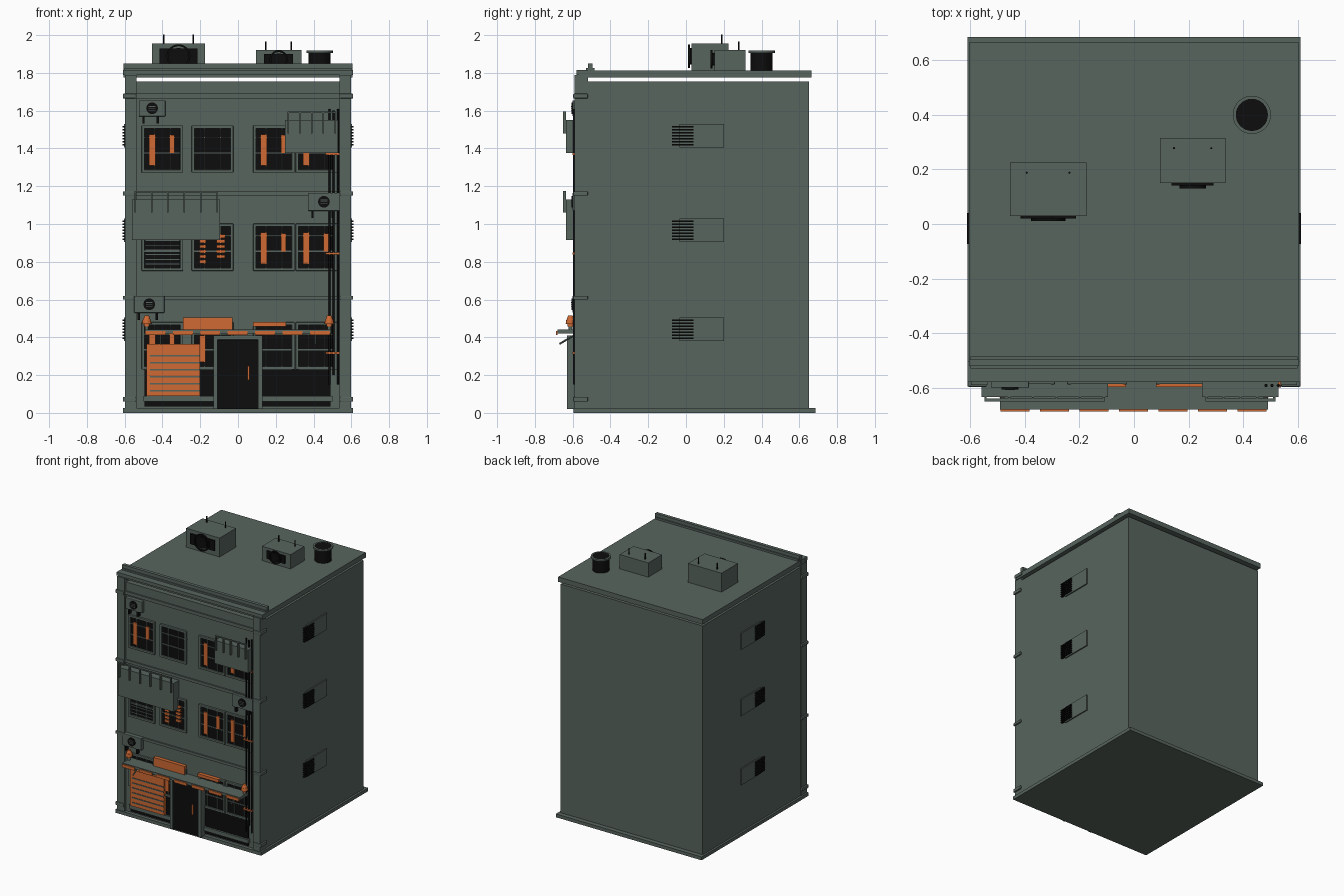
import bpy, bmesh, math
from mathutils import Matrix, Vector

if "Cube" in bpy.data.objects:
    bpy.data.objects.remove(bpy.data.objects["Cube"])


def mat(name, rgb):
    m = bpy.data.materials.new(name)
    m.diffuse_color = (*rgb, 1)
    m.use_nodes = True
    m.node_tree.nodes["Principled BSDF"].inputs["Base Color"].default_value = m.diffuse_color
    return m


GREEN = mat("grey_green", (0.098, 0.13, 0.112))
BLACK = mat("near_black", (0.004, 0.004, 0.004))
ORANGE = mat("orange", (0.62, 0.142, 0.034))


def finish(name, bm, m):
    me = bpy.data.meshes.new(name)
    bmesh.ops.recalc_face_normals(bm, faces=bm.faces)
    bm.to_mesh(me)
    bm.free()
    me.materials.append(m)
    ob = bpy.data.objects.new(name, me)
    bpy.context.collection.objects.link(ob)
    return ob


def boxes(name, m, items, bevel=0):
    """One object from boxes given as (x0, x1, y0, y1, z0, z1)."""
    bm = bmesh.new()
    for x0, x1, y0, y1, z0, z1 in items:
        mtx = Matrix.Translation(((x0 + x1) / 2, (y0 + y1) / 2, (z0 + z1) / 2))
        bmesh.ops.create_cube(bm, size=1, matrix=mtx @ Matrix.Diagonal((x1 - x0, y1 - y0, z1 - z0, 1)))
    ob = finish(name, bm, m)
    if bevel:
        b = ob.modifiers.new("bevel", "BEVEL")
        b.width, b.segments = bevel, 2
    return ob


def rods(name, m, items, sides=12):
    """One object from cones given as (start, end, r0, r1)."""
    bm = bmesh.new()
    for a, b, r0, r1 in items:
        a, b = Vector(a), Vector(b)
        d = b - a
        mtx = Matrix.Translation((a + b) / 2) @ d.to_track_quat("Z", "Y").to_matrix().to_4x4()
        bmesh.ops.create_cone(bm, cap_ends=True, segments=sides, radius1=r0, radius2=r1, depth=d.length, matrix=mtx)
    ob = finish(name, bm, m)
    return ob


def ring(name, m, centre, r, t, axis):
    """Flat torus round an axis."""
    bm = bmesh.new()
    rot = Vector(axis).to_track_quat("Z", "Y").to_matrix().to_4x4()
    mtx = Matrix.Translation(centre) @ rot
    n = 28
    sec = [(-t, -t), (t, -t), (t, t), (-t, t)]
    v = [[bm.verts.new(mtx @ Vector(((r + a) * math.cos(2 * math.pi * i / n),
                                     (r + a) * math.sin(2 * math.pi * i / n), h))) for a, h in sec] for i in range(n)]
    for i in range(n):
        for k in range(4):
            bm.faces.new((v[i][k], v[(i + 1) % n][k], v[(i + 1) % n][(k + 1) % 4], v[i][(k + 1) % 4]))
    return finish(name, bm, m)


# Main masses: plinth, walls, floating roof slab
F = -0.57
boxes("plinth", GREEN, [(-0.61, 0.61, -0.595, 0.685, 0, 0.025)])
boxes("building_body", GREEN, [(-0.595, 0.595, F, 0.65, 0.01, 1.755)])
boxes("roof_slab", GREEN, [(-0.605, 0.605, -0.57, 0.665, 1.775, 1.812)])
boxes("cornice", GREEN, [(-0.61, 0.61, -0.58, -0.505, 1.79, 1.815),
                         (-0.6, 0.6, -0.53, -0.485, 1.812, 1.826),
                         (-0.605, 0.605, -0.52, -0.495, 1.815, 1.85)])

# Corner posts and the floor bands crossing the facade
boxes("corner_post", GREEN, [(s * 0.568 - 0.03, s * 0.568 + 0.03, -0.59, -0.52, 0.02, 1.79) for s in (-1, 1)])
bands = [(0.6, 0.62), (1.15, 1.172), (1.665, 1.69)]
boxes("floor_band", GREEN, [(-0.56, 0.56, -0.58, -0.56, a, b) for a, b in bands])
boxes("post_block", GREEN, [(s * 0.575 - 0.035, s * 0.575 + 0.035, -0.597, -0.52, a, b)
                            for s in (-1, 1) for a, b in bands + [(0.06, 0.085)]], 0.004)

# Windows on three floors: glass, frame, glazing bars
XS = (-0.4, -0.135, 0.19, 0.415)
glass, frame, bars, sill = [], [], [], []
for zc in (0.355, 0.877, 1.397):
    for x in XS:
        w, h, t = 0.11, 0.125, 0.016
        glass.append((x - w + t, x + w - t, -0.575, F + 0.005, zc - h + t, zc + h - t))
        for s in (-1, 1):
            e = x + s * (w - t / 2)
            frame.append((e - t / 2, e + t / 2, -0.588, F, zc - h, zc + h))
            e = zc + s * (h - t / 2)
            frame.append((x - w, x + w, -0.587, F, e - t / 2, e + t / 2))
            bars.append((x + s * 0.042 - 0.003, x + s * 0.042 + 0.003, -0.583, F, zc - h, zc + h))
        bars.append((x - w, x + w, -0.583, F, zc + 0.057, zc + 0.064))
        bars.append((x - w, x + w, -0.582, F, zc - 0.024, zc - 0.018))
boxes("window_glass", BLACK, glass)
boxes("window_frame", GREEN, frame, 0.003)
boxes("glazing_bar", GREEN, bars)

# Lit curtains as thin orange plates
cur = []
for x, zc in [(XS[0], 1.397), (XS[2], 1.397), (XS[3], 1.397), (XS[2], 0.877), (XS[3], 0.877), (XS[0], 0.355)]:
    cur += [(x - 0.07, x - 0.037, -0.585, -0.576, zc - 0.088, zc + 0.078),
            (x + 0.037, x + 0.064, -0.585, -0.576, zc - 0.022, zc + 0.073)]
for i in range(6):
    z = 0.8 + i * 0.027
    cur += [(-0.205, -0.17, -0.585, -0.576, z - 0.008, z + 0.009)]
    if i > 0:
        cur += [(-0.115, -0.07, -0.585, -0.576, z - 0.008, z + 0.009)]
cur.append((-0.205, -0.172, -0.585, -0.576, 0.27, 0.41))
boxes("lit_curtain", ORANGE, cur)
boxes("window_blind", GREEN, [(-0.49, -0.31, -0.58, -0.575, z, z + 0.005)
                              for z in [0.785 + i * 0.025 for i in range(7)]])

# Balconies with front railings
for nm, x0, x1, z0, z1, n in (("lower", -0.56, -0.095, 0.915, 1.13, 6), ("upper", 0.25, 0.53, 1.375, 1.55, 5)):
    boxes(nm + "_balcony", GREEN, [(x0, x1, -0.635, F, z0, z1)])
    a, b, zt = x0 + 0.012, x1 - 0.012, z1 + 0.045
    rail = [(a, b, -0.65, -0.64, zt - 0.008, zt)]
    for i in range(n):
        x = a + 0.004 + (b - a - 0.008) * i / (n - 1)
        rail.append((x - 0.004, x + 0.004, -0.65, -0.634, zt - 0.115, zt))
    boxes(nm + "_balcony_railing", GREEN, rail)

# Wall air conditioners with fan, grille and brackets
for i, (x0, x1, z0, z1) in enumerate([(-0.525, -0.385, 1.57, 1.655), (0.37, 0.54, 1.07, 1.165),
                                      (-0.55, -0.39, 0.53, 0.62)]):
    cx, cz = (x0 + x1) / 2, (z0 + z1) / 2
    boxes(f"wall_unit_{i}", GREEN, [(x0, x1, -0.6, F, z0, z1)], 0.003)
    rods(f"wall_unit_fan_{i}", BLACK, [((cx, -0.598, cz), (cx, -0.606, cz), 0.031, 0.031)], 24)
    boxes(f"wall_unit_grille_{i}", GREEN, [(cx - 0.018, cx + 0.018, -0.609, -0.604, cz + d - 0.002, cz + d + 0.002)
                                           for d in (-0.01, 0, 0.01)])
    boxes(f"wall_unit_bracket_{i}", BLACK, [(x - 0.006, x + 0.006, -0.595, F, z0 - 0.038, z0)
                                            for x in (x0 + 0.025, x1 - 0.04)])

# Drain pipes and orange clips
rods("drain_pipe", BLACK, [((x, -0.592, a), (x, -0.592, b), 0.006, 0.006)
                           for x, a, b in ((0.484, 0.15, 1.61), (0.506, 0.2, 1.6), (0.529, 0.15, 1.61))])
boxes("pipe_clip", ORANGE, [(0.462, 0.537, -0.6, F, z - 0.005, z + 0.005) for z in (0.317, 0.843, 1.37)])

# Shopfront: dark panel, sill, striped shutter, door
boxes("shop_glass", BLACK, [(-0.495, 0.49, -0.578, F, 0.035, 0.23)])
boxes("shop_sill", GREEN, [(-0.5, 0.5, -0.592, F, 0.06, 0.09)])
boxes("shop_shutter", ORANGE, [(-0.485, -0.2, -0.6, F, 0.09, 0.365)])
boxes("shutter_groove", GREEN, [(-0.465, -0.2, -0.604, -0.599, z - 0.004, z + 0.004)
                                for z in [0.118 + i * 0.037 for i in range(6)]])
boxes("door_frame", GREEN, [(-0.13, -0.108, -0.63, F, 0.02, 0.41), (0.106, 0.13, -0.63, F, 0.02, 0.41),
                            (-0.13, 0.13, -0.63, F, 0.387, 0.41)], 0.004)
boxes("door_leaf", BLACK, [(-0.11, 0.108, -0.618, F, 0.02, 0.39)])
boxes("door_handle", ORANGE, [(0.05, 0.061, -0.628, -0.616, 0.175, 0.247)])

# Canopy with orange edge plates, struts, signs and lamps
boxes("canopy", GREEN, [(-0.492, 0.492, -0.68, F, 0.42, 0.441)])
boxes("canopy_edge_plate", ORANGE, [(x, x + 0.106, -0.687, -0.679, 0.412, 0.434)
                                    for x in [-0.49 + 0.145 * i for i in range(7)]])
rods("canopy_strut", GREEN, [((x, -0.67, 0.365), (x, -0.58, 0.418), 0.005, 0.005) for x in (-0.41, 0.41)], 8)
boxes("shop_sign", ORANGE, [(-0.29, -0.03, -0.597, F, 0.441, 0.505), (0.08, 0.255, -0.597, F, 0.458, 0.481)])
for s in (-1, 1):
    x, y = s * 0.483, -0.612
    rods("canopy_lamp", ORANGE, [((x, y, 0.47), (x, y, 0.492), 0.025, 0.022),
                                 ((x, y, 0.492), (x, y, 0.515), 0.02, 0.012),
                                 ((x, y, 0.458), (x, y, 0.47), 0.015, 0.015)], 16)
    rods("lamp_base", GREEN, [((x, y, 0.44), (x, y, 0.458), 0.01, 0.01)])

# Side vents on both walls
panel, slat = [], []
for s in (-1, 1):
    for zc in (0.443, 0.967, 1.468):
        panel.append((s * 0.598 - 0.006, s * 0.598 + 0.006, -0.035, 0.2, zc - 0.062, zc + 0.062))
        slat += [(s * 0.604 - 0.008, s * 0.604 + 0.008, -0.073, 0.04, zc + d * 0.016 - 0.004, zc + d * 0.016 + 0.004)
                 for d in range(-3, 4)]
boxes("vent_panel", GREEN, panel)
boxes("vent_slat", BLACK, slat)

# Rooftop units with fan grille and two rods each
for i, (x0, x1, y0, y1, zt, r, d) in enumerate([(-0.455, -0.175, 0.03, 0.225, 1.955, 0.058, 0.078),
                                                (0.095, 0.335, 0.15, 0.315, 1.92, 0.044, 0.068)]):
    cx, cz = (x0 + x1) / 2, (1.822 + zt) / 2
    boxes(f"roof_unit_{i}", GREEN, [(x0, x1, y0, y1, 1.81, zt)])
    boxes(f"roof_unit_grille_{i}", BLACK, [(cx - r * 1.75, cx + r * 1.75, y0 - 0.009, y0, cz - r * 0.68, cz + r * 0.68)])
    ring(f"roof_unit_fan_ring_{i}", BLACK, (cx, y0 - 0.014, cz), r, 0.005, (0, 1, 0))
    rods(f"roof_unit_fan_{i}", BLACK, [((cx, y0, cz), (cx, y0 - 0.016, cz), r * 0.75, r * 0.75)], 24)
    rods(f"roof_rod_{i}", BLACK, [((cx + k * d, y1 - 0.037, zt), (cx + k * d, y1 - 0.037, zt + 0.047), 0.004, 0.004)
                                  for k in (-1, 1)], 8)

# Roof flue
rods("roof_flue", BLACK, [((0.432, 0.4, 1.81), (0.432, 0.4, 1.918), 0.059, 0.059)], 32)
ring("flue_rim", GREEN, (0.432, 0.4, 1.912), 0.064, 0.006, (0, 0, 1))
